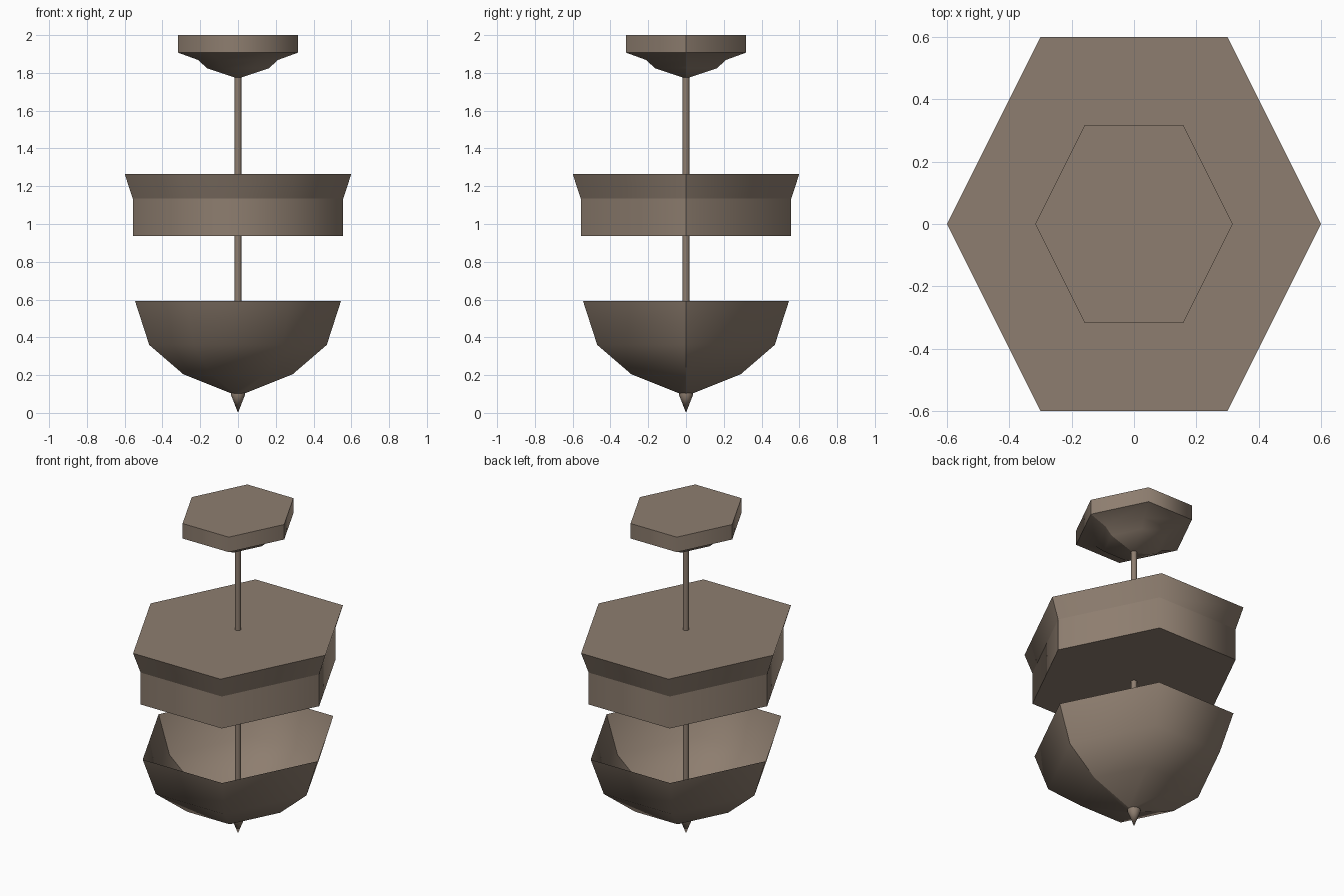
import bpy, bmesh, math

if "Cube" in bpy.data.objects:
    bpy.data.objects.remove(bpy.data.objects["Cube"])

mat = bpy.data.materials.new("warm taupe")
mat.diffuse_color = (0.27, 0.208, 0.16, 1)
mat.use_nodes = True
mat.node_tree.nodes["Principled BSDF"].inputs["Base Color"].default_value = mat.diffuse_color

# hexagon outline, as wide as it is deep, corners on the x axis
HEX = [(1, 0), (0.5, 1), (-0.5, 1), (-1, 0), (-0.5, -1), (0.5, -1)]


def circle(n):
    return [(math.cos(2 * math.pi * i / n), math.sin(2 * math.pi * i / n)) for i in range(n)]


def loft(name, outline, profile, cap_top=False, cap_bottom=False):
    """Stack scaled outlines along z; profile is (radius, z) from bottom to top."""
    bm = bmesh.new()
    rings = []
    for r, z in profile:
        if r == 0:
            rings.append([bm.verts.new((0, 0, z))])
        else:
            rings.append([bm.verts.new((x * r, y * r, z)) for x, y in outline])
    n = len(outline)
    for a, b in zip(rings, rings[1:]):
        for i in range(n):
            j = (i + 1) % n
            if len(a) == 1:
                bm.faces.new((a[0], b[j], b[i]))
            else:
                bm.faces.new((a[i], a[j], b[j], b[i]))
    if cap_top:
        bm.faces.new(rings[-1])
    if cap_bottom:
        bm.faces.new(rings[0][::-1])
    for f in bm.faces:
        f.smooth = True
    # keep cap rims and the two side corners crisp
    for e in bm.edges:
        p, q = (v.co for v in e.verts)
        flat = any(abs(f.normal.z) > 0.99 for f in e.link_faces)
        bm.normal_update()
        flat = any(abs(f.normal.z) > 0.99 for f in e.link_faces)
        corner = (outline is HEX and abs(p.y) < 1e-4 and abs(q.y) < 1e-4
                  and abs(p.z - q.z) > 1e-4)
        if flat or corner:
            e.smooth = False
    me = bpy.data.meshes.new(name)
    bm.to_mesh(me)
    bm.free()
    me.materials.append(mat)
    ob = bpy.data.objects.new(name, me)
    bpy.context.collection.objects.link(ob)
    return ob


# ceiling mount: flat hexagonal plate and a shallow stepped cone under it
loft("ceiling_plate", HEX, [(0.317, 1.907), (0.317, 2.0)], True, True)
loft("ceiling_cup", HEX, [(0, 1.77), (0.165, 1.825), (0.21, 1.868), (0.317, 1.907)])

# hanging rod through all parts
loft("rod", circle(12), [(0.018, 0.1), (0.018, 1.79)])

# flared middle drum
loft("middle_drum", HEX, [(0.557, 0.937), (0.557, 1.135)], False, True)
loft("drum_flare", HEX, [(0.557, 1.135), (0.6, 1.265)], True)

# open bowl and pointed finial
loft("bowl", HEX, [(0, 0.09), (0.04, 0.105), (0.29, 0.205), (0.47, 0.36), (0.545, 0.592)])
loft("finial", circle(16), [(0, 0.0), (0.038, 0.098), (0.036, 0.108)], True)
